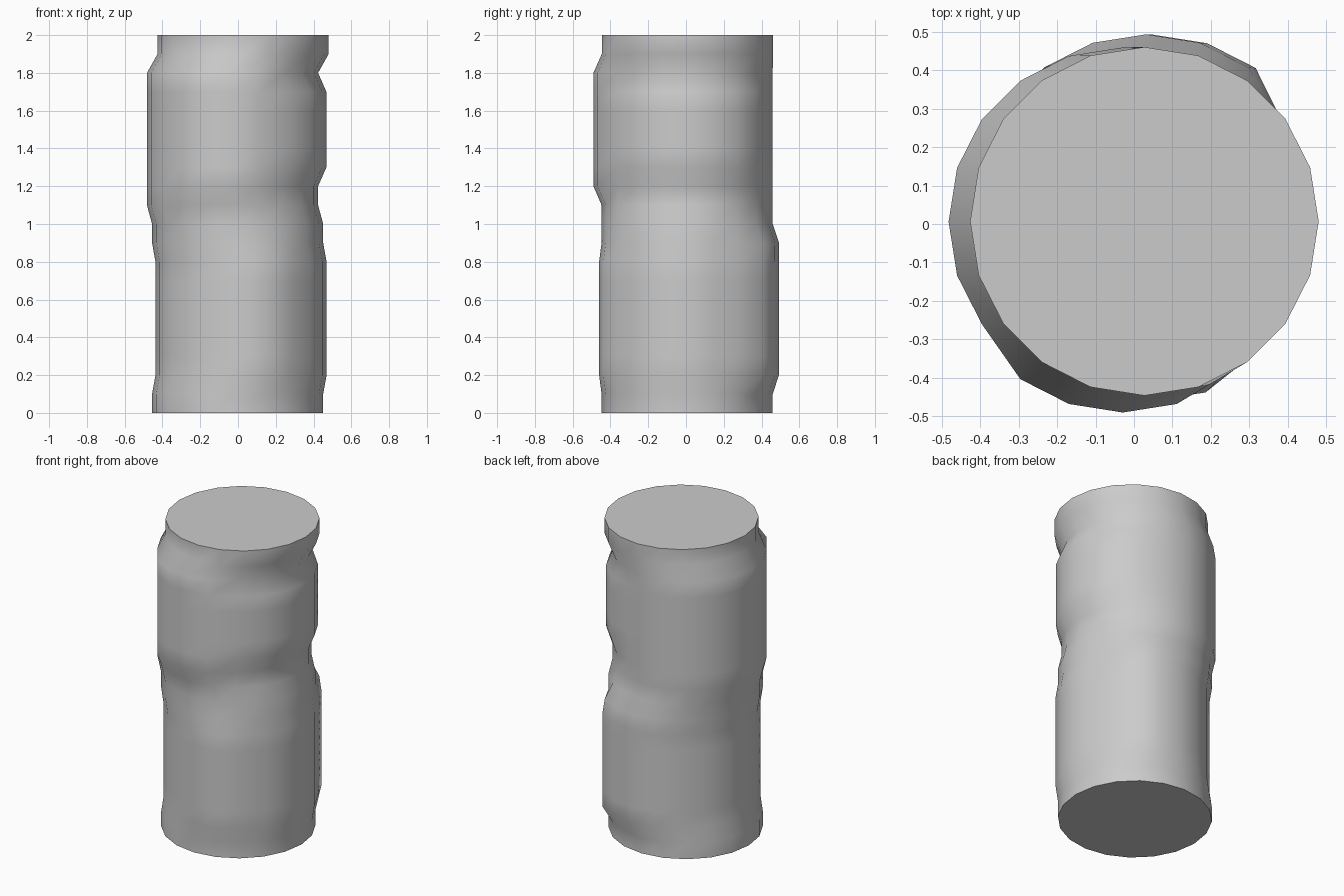
import bpy, bmesh, math

if "Cube" in bpy.data.objects:
    bpy.data.objects.remove(bpy.data.objects["Cube"])

SIDES, R = 20, 0.453


def ring_shift(k):
    """Sideways shift of the whole ring at height k * 0.1."""
    if k >= 19:
        return 0.027, 0.007
    if k >= 11:
        return -0.029, 0.006
    if 2 <= k <= 8:
        return 0.016, 0.005
    return -0.002, 0.006


# Pressed-out patches: ring range, angle range in degrees, extra shift
PATCHES = [
    (12, 18, 230, 292, 0.0, -0.043),    # upper front
    (13, 17, -56, 56, 0.044, 0.0),      # upper right
    (2, 9, 52, 128, 0.034, 0.034),      # lower back
    (2, 8, 250, 292, 0.03, -0.012),     # lower front
]


def ring_point(k, i):
    deg = 360 * i / SIDES
    dx, dy = ring_shift(k)
    for k0, k1, a0, a1, px, py in PATCHES:
        if k0 <= k <= k1 and (a0 <= deg <= a1 or a0 <= deg - 360 <= a1):
            dx, dy = dx + px, dy + py
    a = math.radians(deg)
    return R * math.cos(a) + dx, R * math.sin(a) + dy, k * 0.1


# Dented cylinder body: stacked rings joined by quads
bm = bmesh.new()
rings = [[bm.verts.new(ring_point(k, i)) for i in range(SIDES)] for k in range(21)]
for low, high in zip(rings, rings[1:]):
    for i in range(SIDES):
        j = (i + 1) % SIDES
        bm.faces.new((low[i], low[j], high[j], high[i]))
for f in bm.faces:
    f.smooth = True

# Flat end caps
caps = [bm.faces.new(list(reversed(rings[0]))), bm.faces.new(rings[-1])]
for cap in caps:
    for e in cap.edges:
        e.smooth = False

mesh = bpy.data.meshes.new("dented_cylinder")
bm.to_mesh(mesh)
bm.free()
body = bpy.data.objects.new("dented_cylinder", mesh)
bpy.context.collection.objects.link(body)
